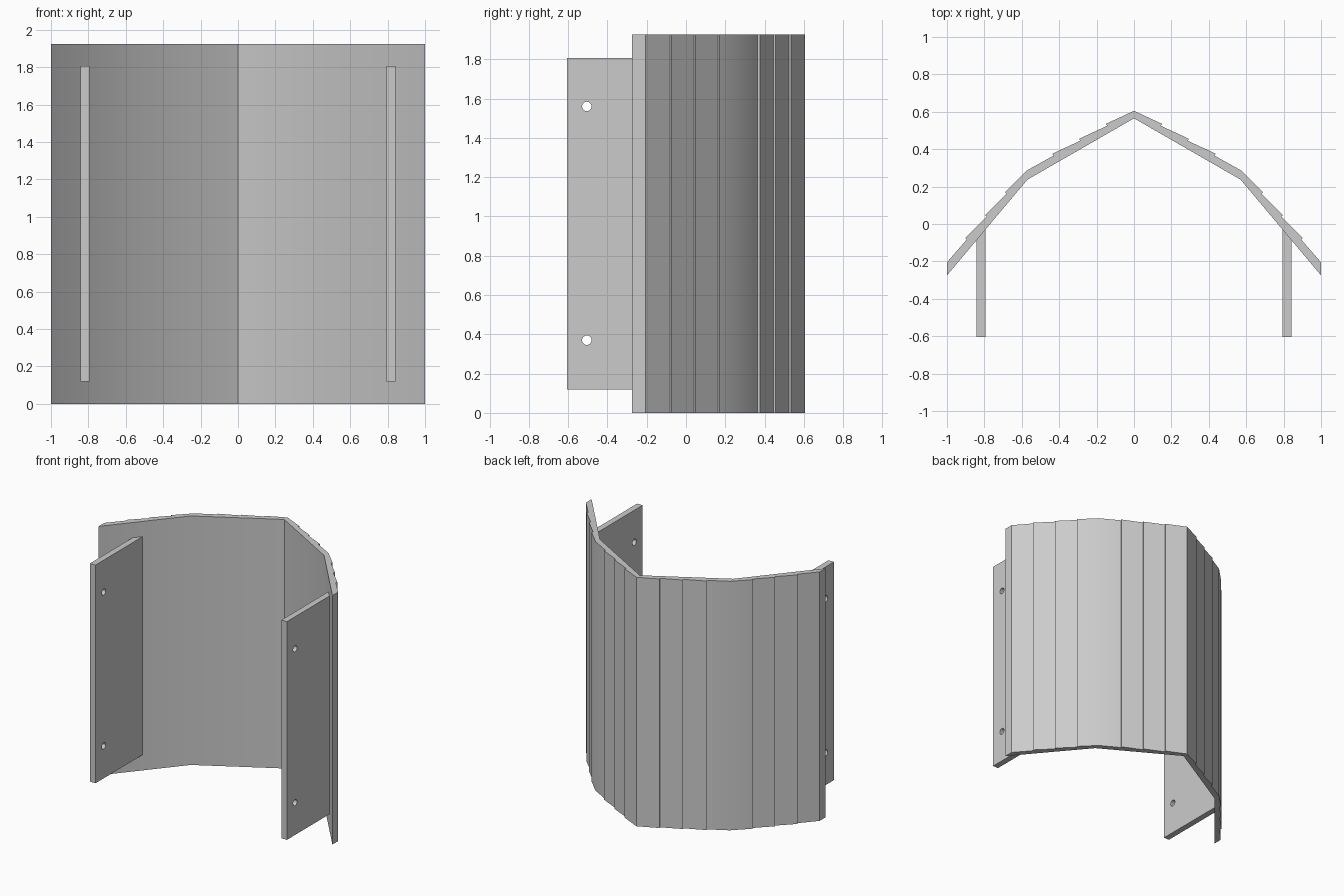
import bpy, bmesh, math
from mathutils import Vector

cube = bpy.data.objects.get("Cube")
if cube:
    bpy.data.objects.remove(cube)

grey = bpy.data.materials.new("light_grey")
grey.use_nodes = True
colour = (0.6, 0.6, 0.6, 1)
grey.diffuse_color = colour
grey.node_tree.nodes["Principled BSDF"].inputs["Base Color"].default_value = colour


def extrude_profile(name, points, z0, z1):
    """Solid made by raising a plan outline from z0 to z1."""
    bm = bmesh.new()
    face = bm.faces.new([bm.verts.new((x, y, z0)) for x, y in points])
    raised = bmesh.ops.extrude_face_region(bm, geom=[face])["geom"]
    verts = [v for v in raised if isinstance(v, bmesh.types.BMVert)]
    bmesh.ops.translate(bm, verts=verts, vec=(0, 0, z1 - z0))
    bmesh.ops.recalc_face_normals(bm, faces=bm.faces)
    mesh = bpy.data.meshes.new(name)
    bm.to_mesh(mesh)
    bm.free()
    obj = bpy.data.objects.new(name, mesh)
    bpy.context.collection.objects.link(obj)
    mesh.materials.append(grey)
    return obj


def lapped_run(start, end, boards, lip):
    """Overlapping boards: each tapers outward, then steps back in."""
    a, b = Vector(start), Vector(end)
    along = (b - a).normalized()
    outward = Vector((-along.y, along.x))
    run = [a]
    for i in range(1, boards):
        p = a.lerp(b, i / boards)
        run += [p + outward * lip, p]
    return run


# Folded shell with lapped boards on its outer side
ridge, bend, rim = (0, 0.605), (0.575, 0.285), (1, -0.205)
lip = 0.012
outer = lapped_run(ridge, bend, 4, lip) + lapped_run(bend, rim, 4, lip)
outer.append(Vector(rim))
inner = [Vector(p) for p in ((1, -0.275), (0.57, 0.237), (0, 0.565))]
half = outer + inner
left_side = [(-p.x, p.y) for p in reversed(half[1:-1])]
shell = extrude_profile("folded_shell", [tuple(p) for p in half] + left_side, 0, 1.925)

# Bolt hole cutter
cutters = []
for z in (0.37, 1.56):
    bpy.ops.mesh.primitive_cylinder_add(
        vertices=20, radius=0.024, depth=3,
        location=(0, -0.505, z), rotation=(0, math.pi / 2, 0))
    cutter = bpy.context.object
    cutter.name = "hole_cutter"
    cutter.hide_render = True
    cutter.hide_viewport = True
    cutters.append(cutter)

# Mounting plates whose back edges meet the slanted shell
parts = [shell]
for side, name in ((1, "left_mounting_plate"), (-1, "right_mounting_plate")):
    outline = [(0.795, -0.605), (0.842, -0.605), (0.842, -0.075), (0.795, -0.02)]
    plate = extrude_profile(name, [(side * x, y) for x, y in outline], 0.12, 1.807)
    for cutter in cutters:
        cut = plate.modifiers.new("bolt_hole", "BOOLEAN")
        cut.operation = "DIFFERENCE"
        cut.solver = "EXACT"
        cut.object = cutter
    parts.append(plate)

# Smooth the gentle bends, keep the hard edges
bpy.ops.object.select_all(action="DESELECT")
for part in parts:
    part.select_set(True)
bpy.context.view_layer.objects.active = shell
bpy.ops.object.shade_smooth_by_angle(angle=math.radians(30))
